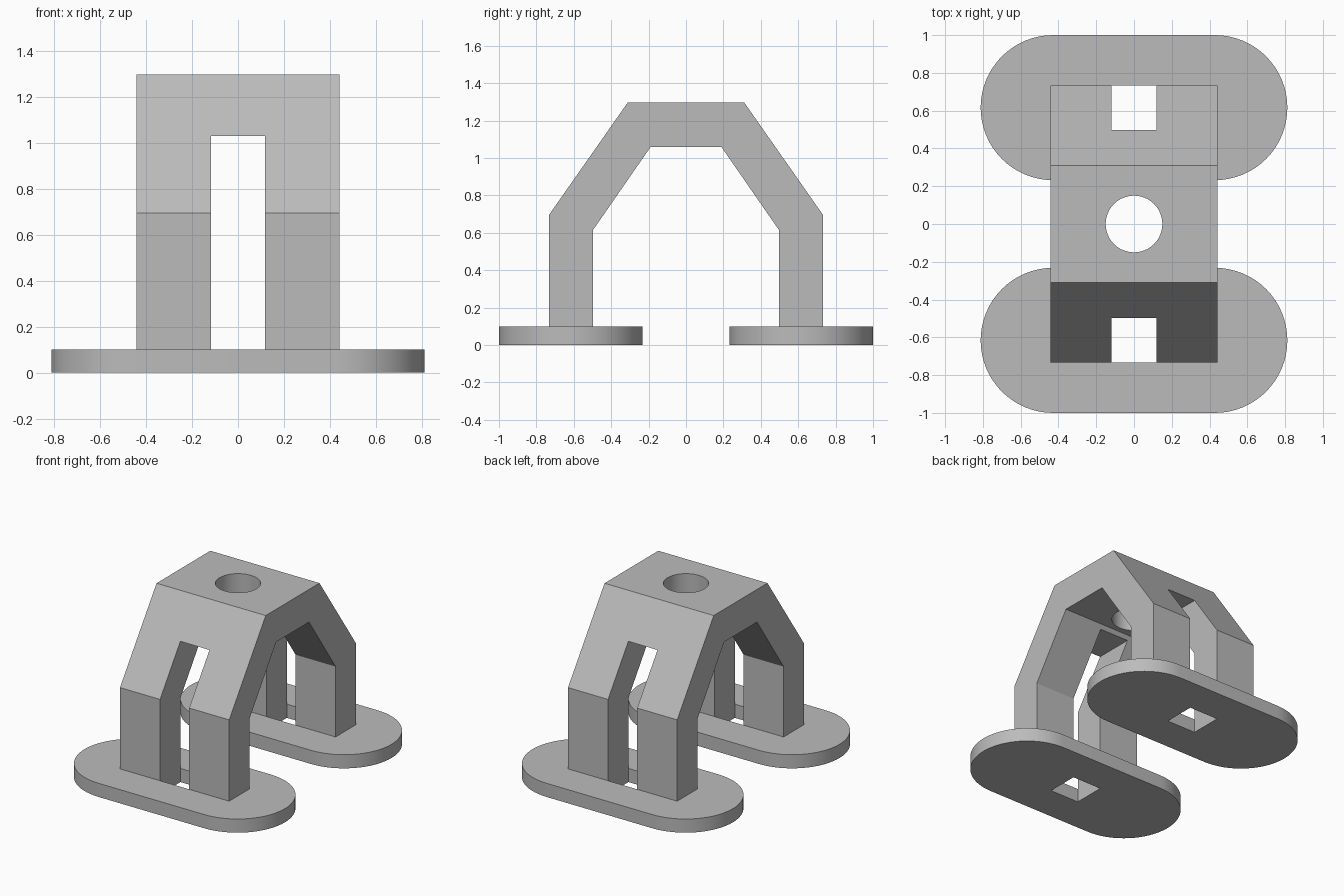
import bpy
import bmesh
from math import sin, cos, pi
from mathutils import Matrix, Vector

cube = bpy.data.objects.get("Cube")
if cube:
    bpy.data.objects.remove(cube, do_unlink=True)

grey = bpy.data.materials.new("plain grey")
grey.use_nodes = True
colour = (0.5, 0.5, 0.5, 1)
grey.diffuse_color = colour
grey.node_tree.nodes["Principled BSDF"].inputs["Base Color"].default_value = colour

# Shared dimensions
HALF_WIDTH = 0.442
SLOT = 0.118
LEG_IN, LEG_OUT = 0.497, 0.733
LEG_MID = (LEG_IN + LEG_OUT) / 2
BASE_TOP = 0.1
PAD_R, PAD_X = 0.384, 0.428


def extrude(name, points, depth):
    """Solid made by sweeping a closed outline along a vector."""
    bm = bmesh.new()
    face = bm.faces.new([bm.verts.new(p) for p in points])
    swept = bmesh.ops.extrude_face_region(bm, geom=[face])["geom"]
    verts = [v for v in swept if isinstance(v, bmesh.types.BMVert)]
    bmesh.ops.translate(bm, verts=verts, vec=Vector(depth))
    bmesh.ops.recalc_face_normals(bm, faces=bm.faces)
    return finish(name, bm)


def finish(name, bm):
    mesh = bpy.data.meshes.new(name)
    bm.to_mesh(mesh)
    bm.free()
    obj = bpy.data.objects.new(name, mesh)
    mesh.materials.append(grey)
    bpy.context.collection.objects.link(obj)
    return obj


def box(name, centre, size):
    bm = bmesh.new()
    bmesh.ops.create_cube(bm, size=1, matrix=Matrix.Translation(centre) @ Matrix.Diagonal((*size, 1)))
    return finish(name, bm)


def cylinder(name, centre, radius, depth):
    bm = bmesh.new()
    bmesh.ops.create_cone(bm, cap_ends=True, segments=64, radius1=radius, radius2=radius,
                          depth=depth, matrix=Matrix.Translation(centre))
    return finish(name, bm)


def select(obj):
    bpy.ops.object.select_all(action="DESELECT")
    obj.select_set(True)
    bpy.context.view_layer.objects.active = obj


def cut(obj, cutter):
    """Subtract the cutter, then discard it."""
    mod = obj.modifiers.new("cut", "BOOLEAN")
    mod.operation = "DIFFERENCE"
    mod.solver = "EXACT"
    mod.object = cutter
    select(obj)
    bpy.ops.object.modifier_apply(modifier=mod.name)
    bpy.data.objects.remove(cutter, do_unlink=True)


def smooth(obj):
    select(obj)
    bpy.ops.object.shade_smooth_by_angle(angle=pi / 6)


# Arch: half profile in y and z, mirrored, swept across the width
half = [(LEG_IN, BASE_TOP), (LEG_OUT, BASE_TOP), (LEG_OUT, 0.695), (0.311, 1.297)]
inner = [(0.19, 1.058), (LEG_IN, 0.615)]
outline = half + [(-y, z) for y, z in reversed(half)]
outline += [(-y, z) for y, z in reversed(inner)] + inner
arch = extrude("arch", [(-HALF_WIDTH, y, z) for y, z in outline], (2 * HALF_WIDTH, 0, 0))

# Slot through both pairs of legs, and the round hole in the crown
cut(arch, box("slot_cutter", (0, 0, 0.515), (2 * SLOT, 3, 1.03)))
cut(arch, cylinder("crown_hole_cutter", (0, 0, 1.2), 0.15, 0.6))
smooth(arch)

# Rounded feet, each with a square hole between its legs
for name, side in (("front_foot", -1), ("back_foot", 1)):
    y = side * (1 - PAD_R)
    steps = 32
    rim = []
    for end in (1, -1):
        for i in range(steps + 1):
            a = pi * i / steps - pi / 2
            rim.append((end * (PAD_X + PAD_R * cos(a)), y + end * PAD_R * sin(a), 0))
    foot = extrude(name, rim, (0, 0, BASE_TOP))
    cut(foot, box("foot_hole_cutter", (0, side * LEG_MID, 0),
                  (2 * SLOT, LEG_OUT - LEG_IN, 1)))
    smooth(foot)
